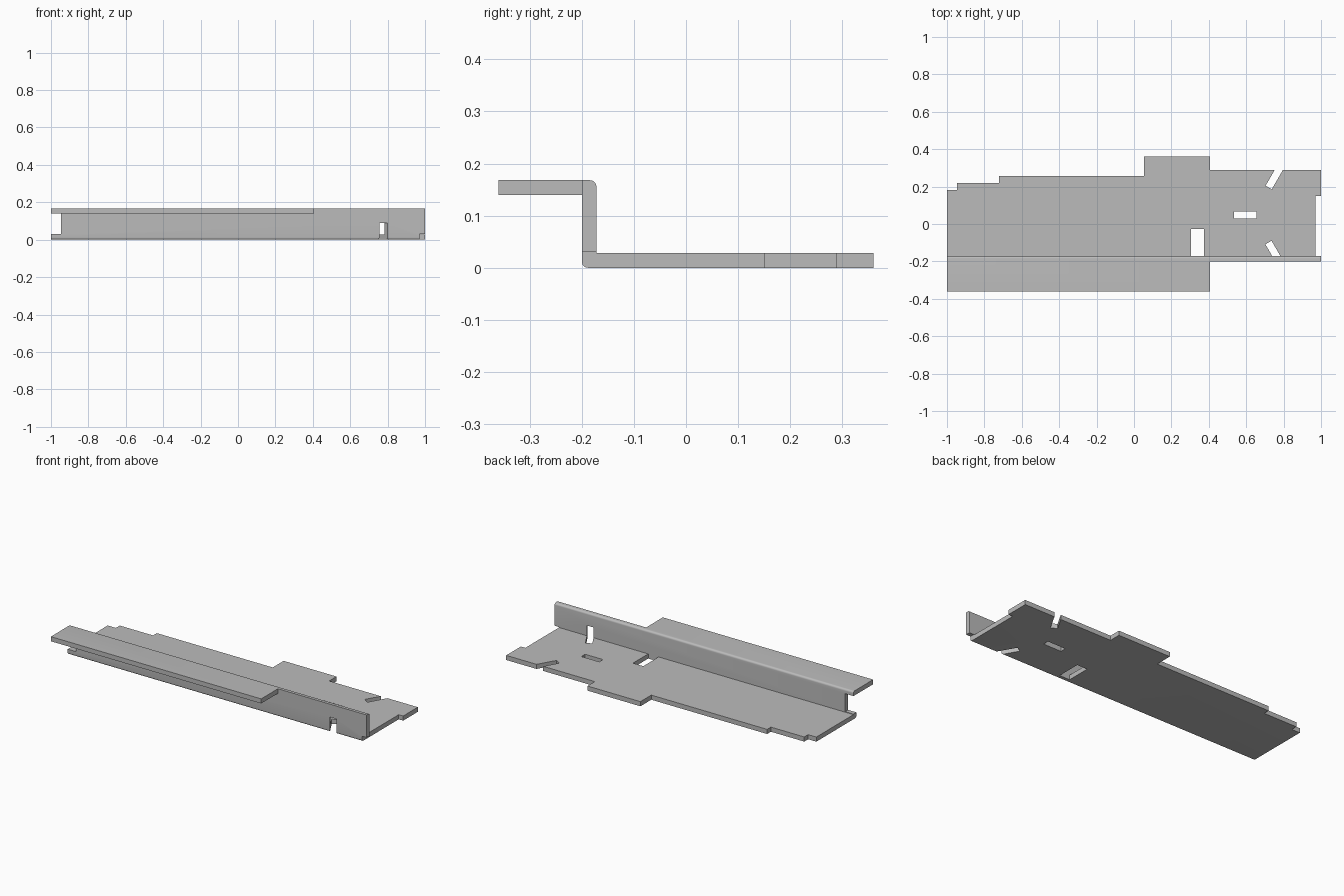
import bpy, bmesh, math
from mathutils import Matrix

if "Cube" in bpy.data.objects:
    bpy.data.objects.remove(bpy.data.objects["Cube"], do_unlink=True)

T = 0.028            # sheet thickness
TOP = 0.168          # overall height
FRONT, BACK = -0.2, -0.172   # faces of the upright web
R = 0.012            # bend radius

steel = bpy.data.materials.new("grey_steel")
steel.use_nodes = True
GREY = (0.5, 0.5, 0.5, 1)
steel.diffuse_color = GREY
steel.node_tree.nodes["Principled BSDF"].inputs["Base Color"].default_value = GREY


def add_object(name, bm):
    bmesh.ops.recalc_face_normals(bm, faces=bm.faces)
    mesh = bpy.data.meshes.new(name)
    bm.to_mesh(mesh)
    bm.free()
    mesh.materials.append(steel)
    obj = bpy.data.objects.new(name, mesh)
    bpy.context.collection.objects.link(obj)
    return obj


def arc(cy, cz, start, steps=6):
    """Quarter bend, running counter-clockwise from the start angle."""
    angles = [math.radians(start + 90 * i / steps) for i in range(steps + 1)]
    return [(cy + R * math.cos(a), cz + R * math.sin(a)) for a in angles]


def cutter(x, y, z, turn=0):
    """Box between the given ranges, turned about its own upright axis."""
    centre = [(a + b) / 2 for a, b in (x, y, z)]
    size = [b - a for a, b in (x, y, z)]
    bm = bmesh.new()
    matrix = (Matrix.Translation(centre) @ Matrix.Rotation(math.radians(turn), 4, "Z")
              @ Matrix.Diagonal((*size, 1)))
    bmesh.ops.create_cube(bm, size=1, matrix=matrix)
    obj = add_object("cutter", bm)
    obj.hide_render = True
    return obj


def slot(x, y, top, turn):
    """Slanted slot whose closed end is centred on x, y."""
    way = math.copysign(1, -turn)
    a = math.radians(abs(turn))
    cx, cy = x + 0.1 * math.sin(a), y + way * 0.1 * math.cos(a)
    return cutter((cx - 0.019, cx + 0.019), (cy - 0.1, cy + 0.1), (-0.1, top), turn)


# Folded sheet: Z-shaped section swept along x
section = [(0.36, 0), (0.36, T), (BACK, T)]
section += arc(BACK - R, TOP - R, 0)
section += [(-0.36, TOP), (-0.36, TOP - T), (FRONT, TOP - T)]
section += arc(FRONT + R, R, 180)
bm = bmesh.new()
face = bm.faces.new([bm.verts.new((-1, y, z)) for y, z in section])
sweep = bmesh.ops.extrude_face_region(bm, geom=[face])
moved = [v for v in sweep["geom"] if isinstance(v, bmesh.types.BMVert)]
bmesh.ops.translate(bm, verts=moved, vec=(2, 0, 0))
bracket = add_object("folded_bracket", bm)

low = (-0.1, 0.1)
cutters = [
    # stepped back edge of the base
    cutter((-1.1, -0.945), (0.183, 0.5), low),
    cutter((-1.1, -0.722), (0.22, 0.5), low),
    cutter((-1.1, 0.053), (0.256, 0.5), low),
    cutter((0.407, 1.1), (0.29, 0.5), low),
    # recessed right end of the base and bend relief
    cutter((0.97, 1.1), (-0.3, 0.15), (-0.1, 0.031)),
    # short top flange
    cutter((0.407, 1.1), (-0.5, FRONT), (0.1, 0.3)),
    # left end notch of the web
    cutter((-1.1, -0.945), (-0.25, -0.1), (0.031, TOP - T)),
    # rectangular windows in the base
    cutter((0.304, 0.373), (BACK, -0.026), (-0.1, 0.06)),
    cutter((0.534, 0.654), (0.03, 0.066), low),
    # slanted slots, the front one running through the web
    slot(0.719, -0.099, 0.09, 30),
    slot(0.72, 0.195, 0.1, -30),
]
for c in cutters:
    mod = bracket.modifiers.new("cut", "BOOLEAN")
    mod.operation = "DIFFERENCE"
    mod.solver = "EXACT"
    mod.object = c

# Bake the cuts and drop the cutters
bpy.context.view_layer.update()
depsgraph = bpy.context.evaluated_depsgraph_get()
cut_mesh = bpy.data.meshes.new_from_object(bracket.evaluated_get(depsgraph))
bracket.modifiers.clear()
bracket.data = cut_mesh
for c in cutters:
    bpy.data.objects.remove(c, do_unlink=True)

# One colour, smooth bends with crisp edges
cut_mesh.materials.clear()
cut_mesh.materials.append(steel)
for p in cut_mesh.polygons:
    p.material_index = 0
bpy.ops.object.select_all(action="DESELECT")
bracket.select_set(True)
bpy.context.view_layer.objects.active = bracket
bpy.ops.object.shade_smooth_by_angle(angle=math.radians(30))
